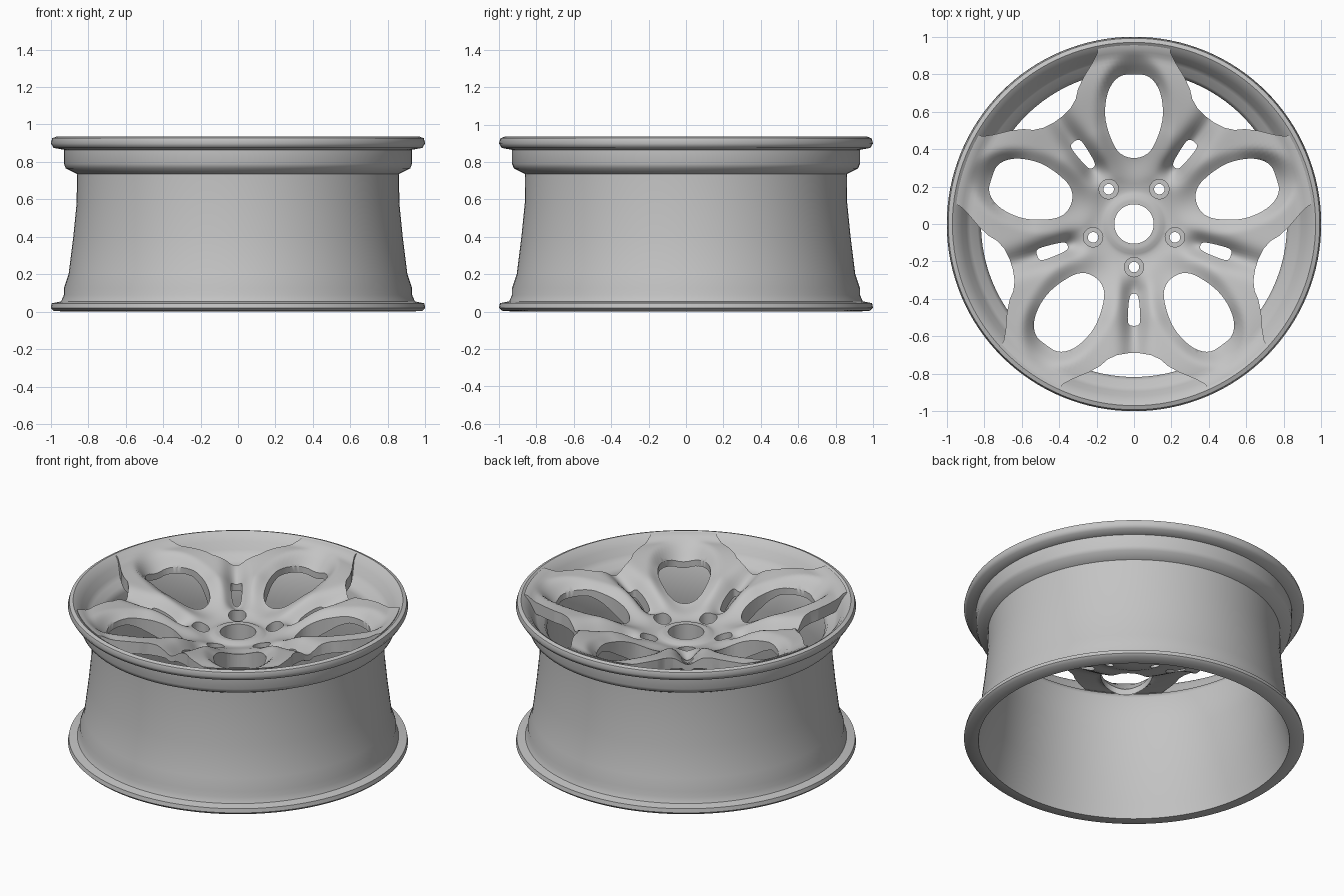
import bpy
import bmesh
from math import sin, cos, pi, exp, hypot

if "Cube" in bpy.data.objects:
    bpy.data.objects.remove(bpy.data.objects["Cube"])

STEP = 2 * pi / 5
PETAL = pi / 2        # axis of the first spoke
GAP = -pi / 2         # axis of the first gap between spokes

metal = bpy.data.materials.new("silver_grey")
metal.use_nodes = True
metal.diffuse_color = (0.55, 0.55, 0.55, 1)
metal.node_tree.nodes["Principled BSDF"].inputs["Base Color"].default_value = metal.diffuse_color


def add_object(name, bm):
    bmesh.ops.recalc_face_normals(bm, faces=bm.faces)
    mesh = bpy.data.meshes.new(name)
    bm.to_mesh(mesh)
    bm.free()
    obj = bpy.data.objects.new(name, mesh)
    mesh.materials.append(metal)
    bpy.context.collection.objects.link(obj)
    return obj


def smooth(obj, degrees):
    bpy.ops.object.select_all(action='DESELECT')
    obj.select_set(True)
    bpy.context.view_layer.objects.active = obj
    bpy.ops.object.shade_smooth_by_angle(angle=degrees * pi / 180)


def lathe(name, rows, count):
    """Closed ring of rows; each row is a function angle -> (radius, height)."""
    bm = bmesh.new()
    grid = []
    for row in rows:
        ring = []
        for i in range(count):
            a = 2 * pi * i / count
            r, z = row(a)
            ring.append(bm.verts.new((r * cos(a), r * sin(a), z)))
        grid.append(ring)
    for j, ring in enumerate(grid):
        nxt = grid[(j + 1) % len(grid)]
        for i in range(count):
            k = (i + 1) % count
            bm.faces.new((ring[i], ring[k], nxt[k], nxt[i]))
    return add_object(name, bm)


def ramp(x, lo, hi):
    t = min(1, max(0, (x - lo) / (hi - lo)))
    return t * t * (3 - 2 * t)


# Barrel with both lips: outside upwards, then inside downwards
profile = [(.985, .005), (1, .02), (.995, .045), (.945, .055), (.93, .09), (.93, .125),
           (.905, .2), (.88, .4), (.862, .58), (.86, .735), (.92, .765), (.93, .79),
           (.93, .865), (.985, .875), (1, .9), (.992, .927), (.97, .935), (.95, .922),
           (.92, .888), (.895, .845), (.875, .818), (.835, .8), (.817, .765), (.82, .55),
           (.855, .25), (.895, .09), (.915, 0)]
rim = lathe("rim", [lambda a, p=p: p for p in profile], 128)
smooth(rim, 50)


# Spoked face: heights follow a dish, with channels and sunken oval surrounds
def fold(a, axis):
    return (a - axis + STEP / 2) % STEP - STEP / 2


def dish(r):
    return (.715 + .14 * ramp(r, .16, .53) + .05 * ramp(r, .45, .85)
            + .027 * ramp(r, .88, .955))


def top_height(r, a):
    z = dish(r) + .015 * (1 - ramp(r, .14, .17))
    side = r * sin(fold(a, GAP))
    depth = .085 - .035 * ramp(r, .5, .7)
    z -= depth * exp(-(side / .06) ** 2) * ramp(r, .25, .38)
    p = fold(a, PETAL)
    along = r * cos(p)
    oval = hypot(r * sin(p) / .14, (along - .57) / .22)
    sink = .045 + .065 * ramp(along, .6, .8)
    return z - sink * (1 - ramp(oval, .85, 1.6))


def under_height(r, a):
    z = dish(r) - .11 - .04 * ramp(r, .3, .42) * (1 - ramp(r, .42, .6))
    z += .035 * ramp(r, .5, .68) + .045 * ramp(r, .88, .945)
    return min(z, top_height(r, a) - .04)


radii = [.105 + (.955 - .105) * i / 46 for i in range(47)]
rows = [lambda a, r=r: (r, top_height(r, a)) for r in radii]
rows += [lambda a, r=r: (r, under_height(r, a)) for r in reversed(radii)]
spokes = lathe("spokes", rows, 240)


# Openings, cut five times round the face
def rounded(points, passes):
    for _ in range(passes):
        pairs = zip(points, points[1:] + points[:1])
        points = [(a[0] + (b[0] - a[0]) * t, a[1] + (b[1] - a[1]) * t)
                  for a, b in pairs for t in (.25, .75)]
    return points


def mirrored(half):
    return half + [(-u, v) for u, v in reversed(half) if u > 0]


def ellipse(cv, ru, rv, n=24):
    return [(ru * cos(2 * pi * i / n), cv + rv * sin(2 * pi * i / n)) for i in range(n)]


def cut(outline, axis, low):
    bm = bmesh.new()
    for k in range(5):
        a = axis + k * STEP
        verts = [bm.verts.new((v * cos(a) + u * sin(a), v * sin(a) - u * cos(a), low))
                 for u, v in outline]
        face = bm.faces.new(verts)
        out = bmesh.ops.extrude_face_region(bm, geom=[face])["geom"]
        for v in out:
            if isinstance(v, bmesh.types.BMVert):
                v.co.z = 1.2
    cutter = add_object("cutter", bm)
    cutter.hide_render = True
    mod = spokes.modifiers.new("cut", 'BOOLEAN')
    mod.operation, mod.solver, mod.object = 'DIFFERENCE', 'EXACT', cutter
    bpy.context.view_layer.objects.active = spokes
    bpy.ops.object.modifier_apply(modifier=mod.name)
    bpy.data.objects.remove(cutter)


oval_half = [(0, .345), (.085, .375), (.135, .48), (.16, .59), (.14, .72), (.08, .795), (0, .8)]
window_half = [(0, .685), (.12, .705), (.2, .775), (.37, .845), (.4, .88), (.35, .98), (0, 1)]
slot_half = [(0, .37), (.025, .38), (.035, .5), (.03, .54), (0, .545)]
cut(rounded(mirrored(oval_half), 2), PETAL, .4)
cut(rounded(mirrored(window_half), 1), GAP, .4)
cut(rounded(mirrored(slot_half), 2), GAP, .4)
cut(ellipse(.23, .052, .052), GAP, .66)
cut(ellipse(.23, .028, .028), GAP, .4)
smooth(spokes, 40)
